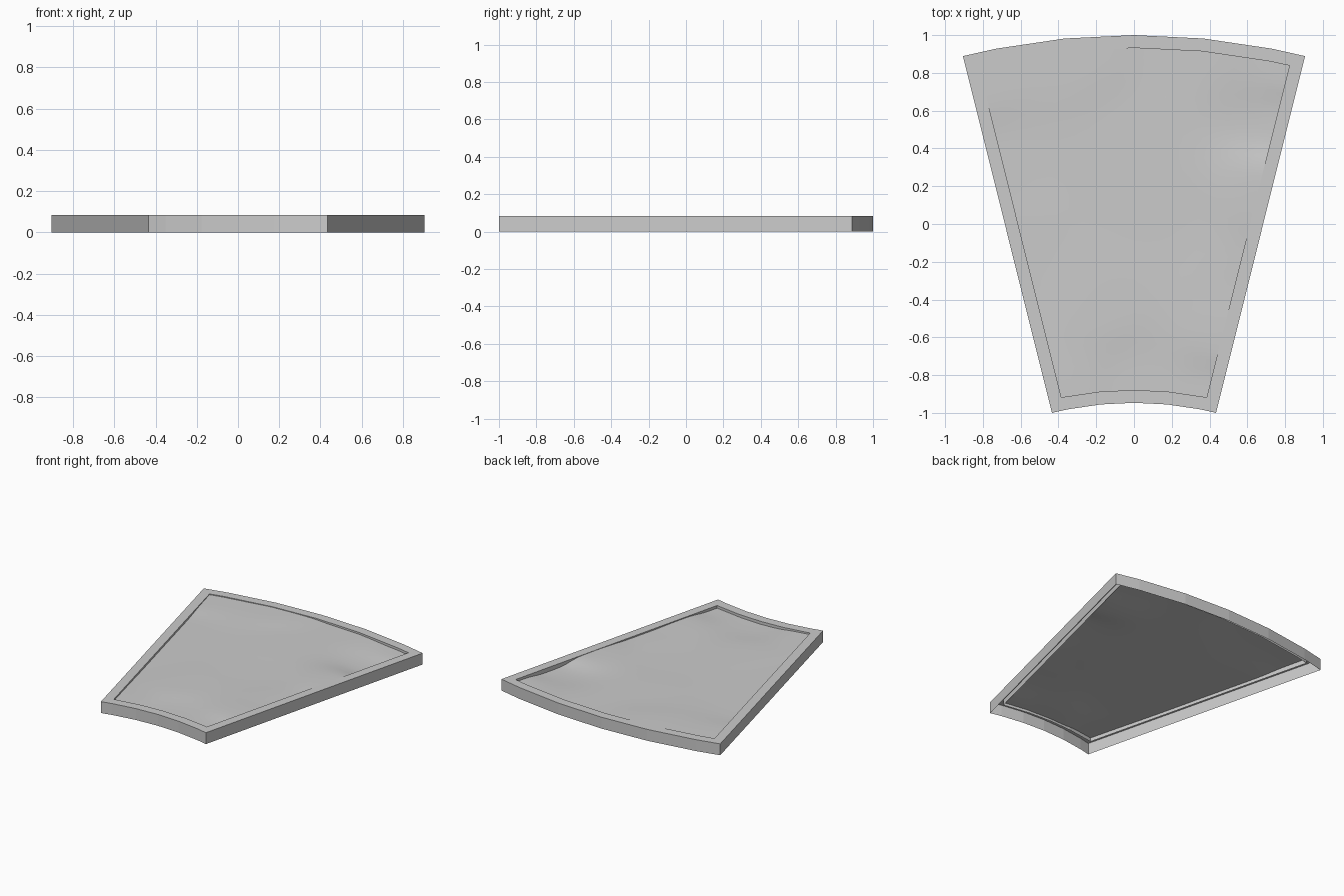
import bpy, bmesh
from math import sin, cos, asin, radians

if "Cube" in bpy.data.objects:
    bpy.data.objects.remove(bpy.data.objects["Cube"])

CY = -2.743                      # centre of the fan's arcs
R_IN, R_OUT, HALF = 1.7964, 3.743, radians(14)
RIM, TOP, LIP = 0.068, 0.085, 0.045


def arc(r, inset):
    """Arc of seven points, stopped short of the straight sides by inset."""
    end = HALF - asin(inset / r)
    angles = [-end, radians(-11.25), radians(-5.625), 0,
              radians(5.625), radians(11.25), end]
    return [(r * sin(a), CY + r * cos(a)) for a in angles]


def make_object(name, bm):
    mesh = bpy.data.meshes.new(name)
    bm.to_mesh(mesh)
    bm.free()
    obj = bpy.data.objects.new(name, mesh)
    bpy.context.collection.objects.link(obj)
    return obj


# Rim: open-bottomed outer wall, flat top and inner lip
front, back = arc(R_IN + RIM, RIM), arc(R_OUT - RIM, RIM)
outer = arc(R_IN, 0) + arc(R_OUT, 0)[::-1]
inner = front + back[::-1]
bm = bmesh.new()
loops = [[bm.verts.new((x, y, z)) for x, y in pts]
         for pts, z in ((outer, 0), (outer, TOP), (inner, TOP), (inner, LIP))]
n = len(outer)
for a, b in zip(loops, loops[1:]):
    for i in range(n):
        j = (i + 1) % n
        bm.faces.new((a[i], a[j], b[j], b[i]))
make_object("rim", bm)

# Gently uneven floor: depth below the rim blended from a few places (x, y, drop)
DIPS = [(-0.8, 0.82, .006), (-0.3, 0.9, .004), (0.3, 0.9, .014), (0.8, 0.8, .018),
        (0.75, 0.55, .032), (0.66, 0.18, .002), (0.55, -0.3, .010), (0.47, -0.6, .006),
        (0.38, -0.9, .020), (0.0, -0.87, .022), (-0.38, -0.9, .012), (-0.55, -0.3, .016),
        (-0.68, 0.3, .016), (0.0, 0.5, .012), (0.2, 0.0, .014), (-0.2, -0.4, .012)]


def floor_z(x, y):
    w = [1 / ((x - px) ** 2 + (y - py) ** 2 + 0.01) ** 2 for px, py, _ in DIPS]
    return TOP - sum(k * d[2] for k, d in zip(w, DIPS)) / sum(w)


def lerp(p, q, t):
    return tuple(a + (b - a) * t for a, b in zip(p, q))


def split(points, cuts):
    out = [lerp(p, q, k / cuts) for p, q in zip(points, points[1:]) for k in range(cuts)]
    return out + [points[-1]]


bm = bmesh.new()
ROWS = 36
rows = []
for r in range(ROWS + 1):
    pts = [lerp(p, q, r / ROWS) for p, q in zip(split(front, 4), split(back, 4))]
    rows.append([bm.verts.new((x, y, floor_z(x, y))) for x, y in pts])
for a, b in zip(rows, rows[1:]):
    for i in range(len(a) - 1):
        bm.faces.new((a[i], a[i + 1], b[i + 1], b[i])).smooth = True
make_object("uneven_floor", bm)
